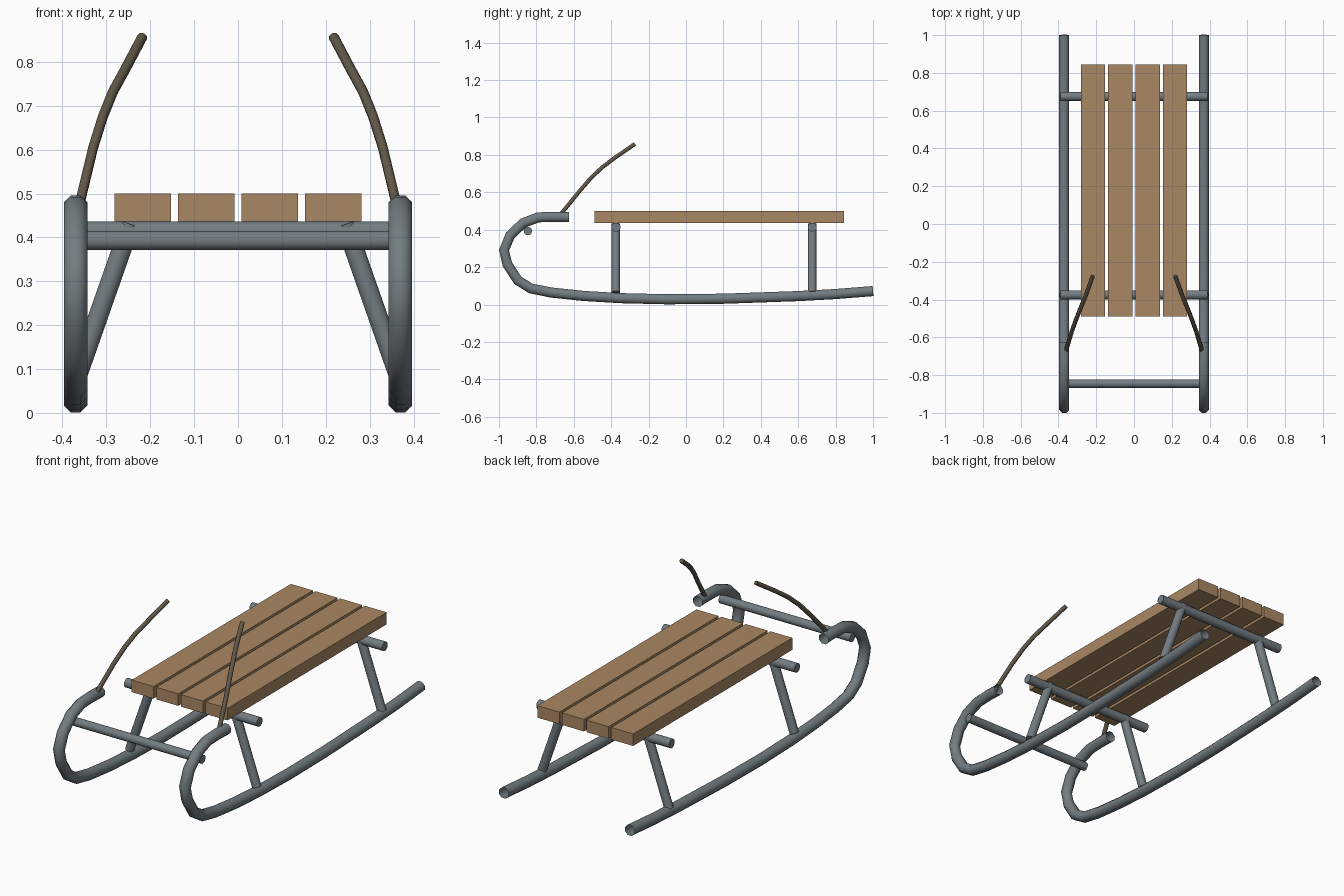
import bpy, bmesh, math
from mathutils import Vector

if "Cube" in bpy.data.objects:
    bpy.data.objects.remove(bpy.data.objects["Cube"])


def material(name, rgb):
    m = bpy.data.materials.new(name)
    m.diffuse_color = (*rgb, 1)
    m.use_nodes = True
    m.node_tree.nodes["Principled BSDF"].inputs["Base Color"].default_value = m.diffuse_color
    return m


METAL = material("grey_metal", (0.17, 0.205, 0.225))
WOOD = material("wood", (0.40, 0.245, 0.125))
ROPE = material("rope", (0.12, 0.095, 0.065))


def finish(name, bm, mat, smooth=None):
    bmesh.ops.recalc_face_normals(bm, faces=bm.faces)
    me = bpy.data.meshes.new(name)
    bm.to_mesh(me)
    bm.free()
    me.materials.append(mat)
    ob = bpy.data.objects.new(name, me)
    bpy.context.collection.objects.link(ob)
    if smooth:
        bpy.ops.object.select_all(action='DESELECT')
        ob.select_set(True)
        bpy.context.view_layer.objects.active = ob
        bpy.ops.object.shade_smooth_by_angle(angle=math.radians(smooth))
    return ob


def tube(name, pts, r, mat, sides=12, caps=True, side_axis=(1, 0, 0)):
    """Sweep a regular polygon along a path."""
    pts = [Vector(p) for p in pts]
    bm = bmesh.new()
    rings = []
    for i, p in enumerate(pts):
        d0 = (p - pts[max(i - 1, 0)]).normalized()
        d1 = (pts[min(i + 1, len(pts) - 1)] - p).normalized()
        t = (d0 + d1).normalized()
        u = Vector(side_axis)
        u = (u - t * u.dot(t)).normalized()
        v = t.cross(u)
        angles = [math.tau * (k + 0.5) / sides for k in range(sides)]
        rings.append([bm.verts.new(p + r * (u * math.cos(a) + v * math.sin(a)))
                      for a in angles])
    for a, b in zip(rings, rings[1:]):
        for k in range(sides):
            n = (k + 1) % sides
            bm.faces.new((a[k], a[n], b[n], b[k]))
    if caps:
        bm.faces.new(rings[0])
        bm.faces.new(rings[-1])
    return finish(name, bm, mat, 50)


# Runner profile (y, z), from the curled front end to the tail
runner = [(-0.625, 0.467), (-0.70, 0.469), (-0.79, 0.466), (-0.87, 0.436),
          (-0.94, 0.37), (-0.973, 0.29), (-0.955, 0.215), (-0.90, 0.13),
          (-0.83, 0.086), (-0.72, 0.064), (-0.55, 0.046), (-0.35, 0.034),
          (-0.10, 0.028), (0.20, 0.031), (0.60, 0.045), (0.80, 0.056), (1.0, 0.072)]

# Pull rope path for the right-hand side
rope = [(0.360, -0.672, 0.48), (0.330, -0.57, 0.605), (0.308, -0.51, 0.675),
        (0.285, -0.45, 0.732), (0.256, -0.38, 0.785), (0.218, -0.275, 0.857)]

BAR_Y = {"front": -0.375, "rear": 0.675}

for s, side in ((1, "right"), (-1, "left")):
    # Runners have open tube ends
    tube(f"{side}_runner", [(s * 0.37, y, z) for y, z in runner], 0.0292,
         METAL, sides=8, caps=False)
    tube(f"{side}_rope", [(s * x, y, z) for x, y, z in rope], 0.0115, ROPE, sides=8)
    # Splayed legs
    for pos, y in BAR_Y.items():
        tube(f"{pos}_{side}_leg", [(s * 0.373, y, 0.065), (s * 0.245, y, 0.43)],
             0.023, METAL)

# Seat crossbars
for pos, y in BAR_Y.items():
    tube(f"{pos}_crossbar", [(-0.39, y, 0.413), (0.39, y, 0.413)], 0.0245,
         METAL, side_axis=(0, 1, 0))

# Bar joining the curled runner fronts
tube("nose_bar", [(-0.385, -0.845, 0.393), (0.385, -0.845, 0.393)], 0.0228,
     METAL, side_axis=(0, 1, 0))

# Seat slats
for i in range(4):
    bm = bmesh.new()
    bmesh.ops.create_cube(bm, size=1)
    bmesh.ops.scale(bm, vec=(0.129, 1.335, 0.064), verts=bm.verts)
    bmesh.ops.translate(bm, vec=((i - 1.5) * 0.1445, 0.1775, 0.468), verts=bm.verts)
    finish(f"seat_slat_{i + 1}", bm, WOOD)
